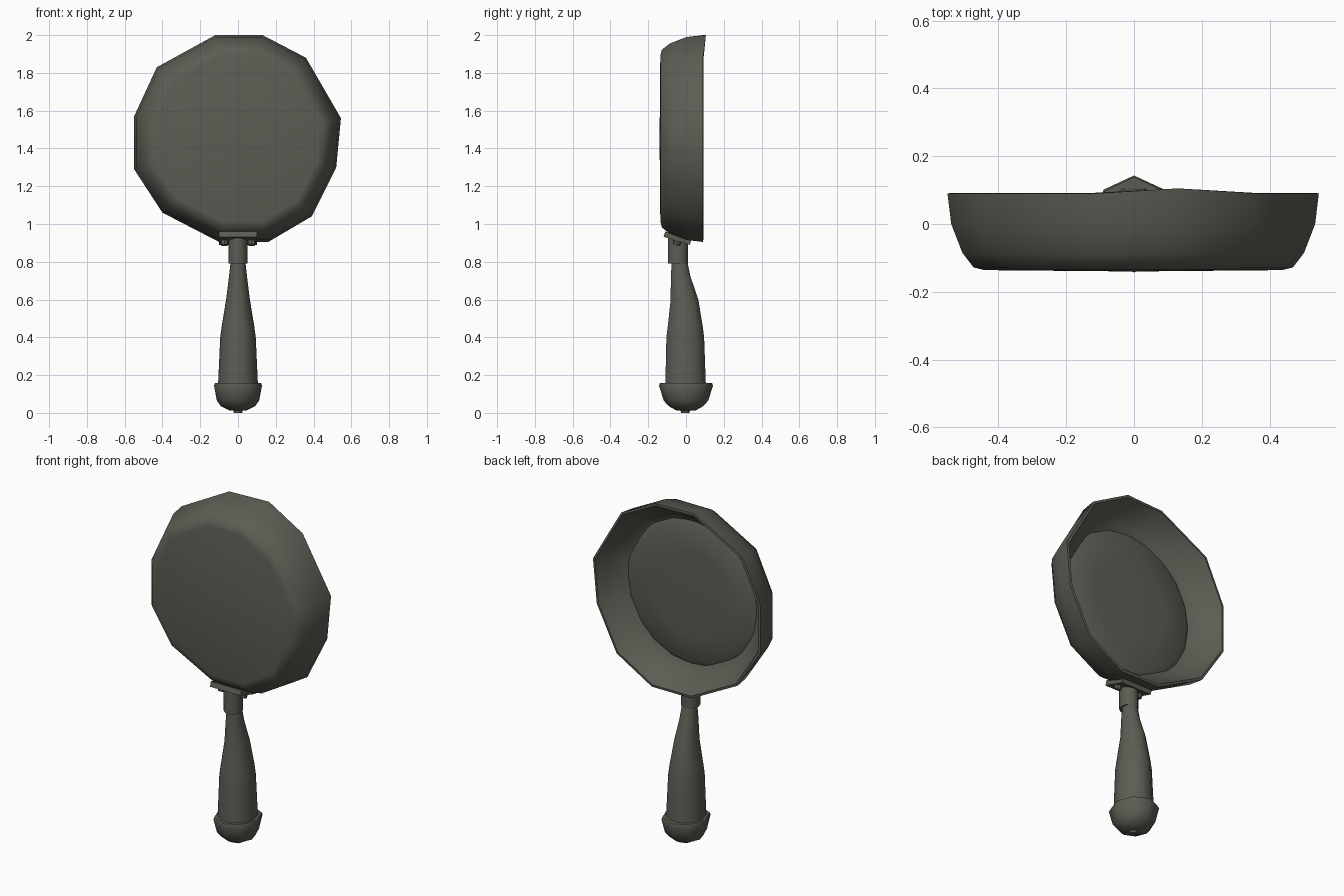
import bpy, bmesh, math
from mathutils import Matrix, Vector

if "Cube" in bpy.data.objects:
    bpy.data.objects.remove(bpy.data.objects["Cube"])

iron = bpy.data.materials.new("dark iron")
iron.diffuse_color = (0.105, 0.11, 0.088, 1)
iron.use_nodes = True
iron.node_tree.nodes["Principled BSDF"].inputs["Base Color"].default_value = iron.diffuse_color


def finish(bm, name, angle):
    bmesh.ops.recalc_face_normals(bm, faces=bm.faces[:])
    me = bpy.data.meshes.new(name)
    bm.to_mesh(me)
    bm.free()
    me.materials.append(iron)
    ob = bpy.data.objects.new(name, me)
    bpy.context.collection.objects.link(ob)
    bpy.ops.object.select_all(action='DESELECT')
    ob.select_set(True)
    bpy.context.view_layer.objects.active = ob
    bpy.ops.object.shade_smooth_by_angle(angle=math.radians(angle))
    return ob


def loft(name, rings, angle=50, start=None, end=None):
    """Skin a list of rings; close the ends with a fan point."""
    bm = bmesh.new()
    vs = [[bm.verts.new(p) for p in r] for r in rings]
    n = len(vs[0])
    for a, b in zip(vs, vs[1:]):
        for i in range(n):
            j = (i + 1) % n
            bm.faces.new((a[i], a[j], b[j], b[i]))
    for tip, ring in ((start, vs[0]), (end, vs[-1])):
        if tip:
            c = bm.verts.new(tip)
            for i in range(n):
                bm.faces.new((ring[i], ring[(i + 1) % n], c))
        else:
            bm.faces.new(ring)
    return finish(bm, name, angle)


# Pan: uneven hammered rim outline (x, z), swept from outer base to inner floor
CZ = 1.45
rim = [(-.12, 2.0), (.13, 2.0), (.36, 1.88), (.545, 1.56), (.52, 1.30), (.39, 1.04),
       (.16, .905), (-.10, .905), (-.40, 1.06), (-.55, 1.29), (-.55, 1.57), (-.43, 1.83)]


def pan_ring(scale, y, jag=0.0):
    return [(x * scale, y + (jag if i == 1 else 0), CZ + (z - CZ) * scale)
            for i, (x, z) in enumerate(rim)]


loft("pan", [pan_ring(.80, -.136), pan_ring(.86, -.128), pan_ring(.92, -.085),
             pan_ring(.98, 0), pan_ring(1, .09, .015), pan_ring(.975, .092, .012),
             pan_ring(.91, .03), pan_ring(.76, -.06)],
     55, (0, -.14, CZ), (0, -.06, CZ))

# Slightly domed cooking floor inside the pan
floor = []
for r, y in ((.425, -.058), (.40, -.045), (.25, -.037)):
    floor.append([(r * math.cos(t * math.tau / 20), y, CZ + r * math.sin(t * math.tau / 20))
                  for t in range(20)])
loft("cooking_floor", floor, 30, (0, -.06, CZ), (0, -.034, CZ))


# Handle parts: round sections (z, x radius, y radius, y centre)
def turned(name, sections, sides=10, angle=50):
    rings = [[(rx * math.cos(i * math.tau / sides), cy + ry * math.sin(i * math.tau / sides), z)
              for i in range(sides)] for z, rx, ry, cy in sections]
    return loft(name, rings, angle)


turned("handle_grip", [(.14, .106, .113, -.002), (.40, .094, .105, -.004), (.46, .086, .097, -.004),
                       (.60, .063, .077, -.008), (.72, .048, .055, -.028), (.81, .038, .042, -.035)])
turned("handle_pommel", [(.012, .045, .05, 0), (.035, .09, .09, 0), (.065, .112, .118, 0),
                         (.145, .127, .143, 0), (.157, .122, .138, 0)], 8)
turned("pommel_knob", [(0, .022, .022, -.004), (.03, .03, .03, -.004)], 8)
turned("handle_collar", [(.79, .05, .055, -.043), (.95, .05, .055, -.043)], 10)


# Tilted mounting bracket with rivets
def place(name, bm, loc):
    m = Matrix.Translation(Vector(loc)) @ Matrix.Rotation(math.radians(-17), 4, 'X')
    bmesh.ops.transform(bm, matrix=m, verts=bm.verts[:])
    return finish(bm, name, 35)


bm = bmesh.new()
bmesh.ops.create_cube(bm, size=1, matrix=Matrix.Diagonal((.20, .145, .03, 1)))
place("bracket_plate", bm, (0, -.045, .925))
for side, x in (("left", -.072), ("right", .072)):
    bm = bmesh.new()
    bmesh.ops.create_cone(bm, cap_ends=True, segments=8, radius1=.018, radius2=.024, depth=.03)
    place("rivet_" + side, bm, (x, -.048, .902))
